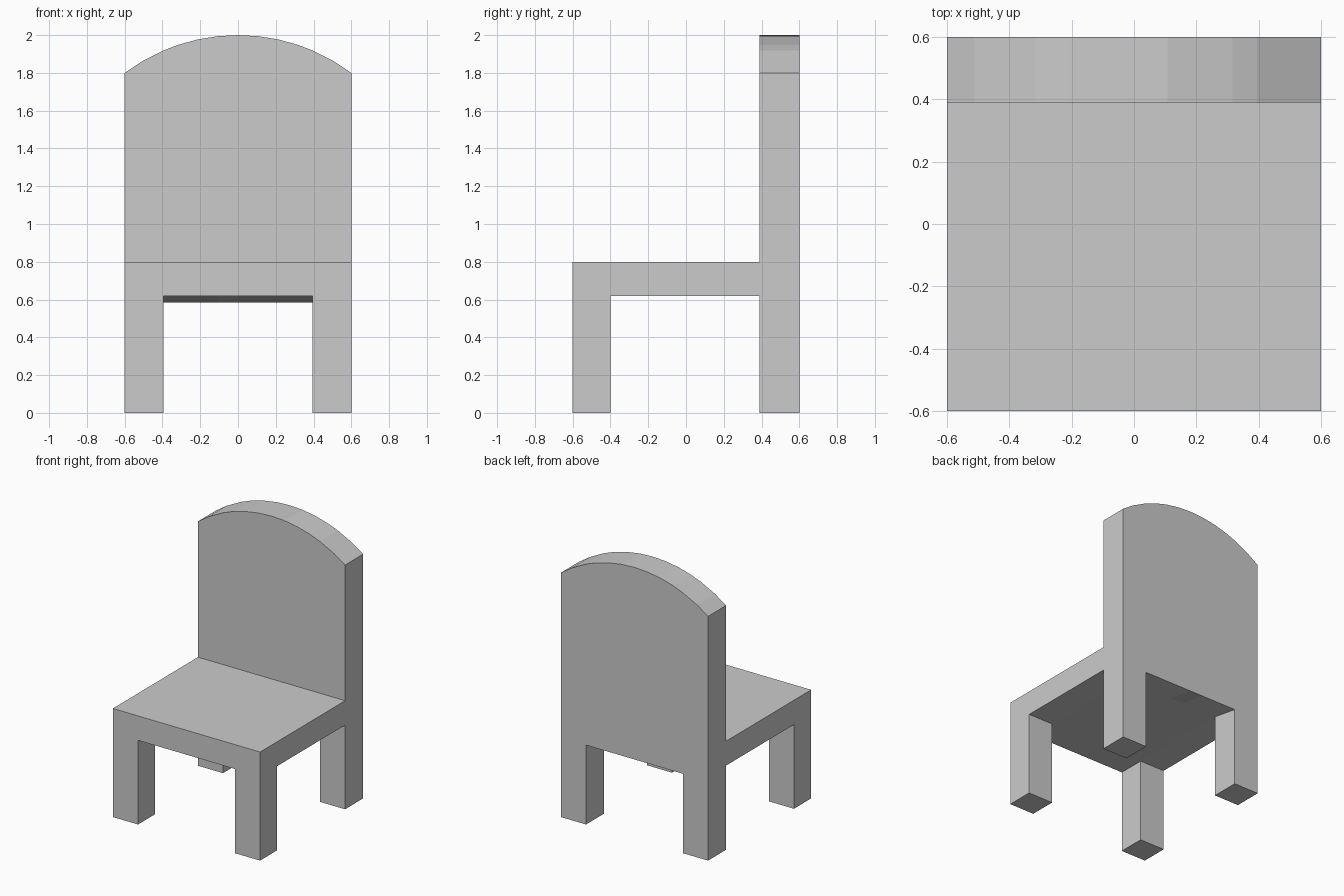
import bpy, bmesh, math

if "Cube" in bpy.data.objects:
    bpy.data.objects.remove(bpy.data.objects["Cube"])

SEAT_LOW, SEAT_TOP, BACK_LOW = 0.62, 0.80, 0.585
LEG, BACK_FRONT, HALF = 0.395, 0.39, 0.595 + 0.005
ARC_R, ARC_Z, SEGS = 1.0, 1.0, 12

bm = bmesh.new()


def extrude(faces, dz):
    """Extrude a face region vertically and drop the covered faces."""
    out = bmesh.ops.extrude_face_region(bm, geom=faces)["geom"]
    verts = [g for g in out if isinstance(g, bmesh.types.BMVert)]
    bmesh.ops.translate(bm, vec=(0, 0, dz), verts=verts)
    old = [f for f in faces if f.is_valid]
    if old:
        bmesh.ops.delete(bm, geom=old, context='FACES')
    return verts


def faces_at(z, test):
    found = []
    for f in bm.faces:
        c = f.calc_center_median()
        if all(abs(v.co.z - z) < 1e-4 for v in f.verts) and test(c.x, c.y):
            found.append(f)
    return found


# Column positions: even steps along the arch, with one pair set to the leg edge
half_angle = math.asin(HALF / ARC_R)
xs = [ARC_R * math.sin(half_angle * (2 * i / SEGS - 1)) for i in range(SEGS + 1)]
xs = [math.copysign(LEG, x) if abs(abs(x) - 0.417) < 0.02 else x for x in xs]
ys = [-HALF, -0.4, BACK_FRONT, HALF]


# Seat slab: top and bottom grids joined by side walls
def layer(z):
    return [[bm.verts.new((x, y, z)) for y in ys] for x in xs]


low, top = layer(SEAT_LOW), layer(SEAT_TOP)
nx, ny = len(xs) - 1, len(ys) - 1
for i in range(nx):
    for j in range(ny):
        for g in (low, top):
            bm.faces.new((g[i][j], g[i + 1][j], g[i + 1][j + 1], g[i][j + 1]))
    for j in (0, ny):
        bm.faces.new((low[i][j], low[i + 1][j], top[i + 1][j], top[i][j]))
for j in range(ny):
    for i in (0, nx):
        bm.faces.new((low[i][j], low[i][j + 1], top[i][j + 1], top[i][j]))
bmesh.ops.recalc_face_normals(bm, faces=bm.faces[:])

# Four legs
extrude(faces_at(SEAT_LOW, lambda x, y: abs(x) > LEG and (y < -0.4 or y > BACK_FRONT)),
        -SEAT_LOW)

# Backrest with arched top
for v in extrude(faces_at(SEAT_TOP, lambda x, y: y > BACK_FRONT), 1.0):
    v.co.z = ARC_Z + math.sqrt(ARC_R ** 2 - v.co.x ** 2)

# Sloped underside below the backrest
for v in bm.verts:
    if v.co.y > 0.59 and abs(v.co.z - SEAT_LOW) < 1e-4 and abs(v.co.x) < LEG + 0.01:
        v.co.z = BACK_LOW

# Merge flat areas into clean faces
bmesh.ops.dissolve_limit(bm, angle_limit=math.radians(1), verts=bm.verts[:], edges=bm.edges[:])
bmesh.ops.recalc_face_normals(bm, faces=bm.faces[:])

mesh = bpy.data.meshes.new("chair")
bm.to_mesh(mesh)
bm.free()
bpy.context.collection.objects.link(bpy.data.objects.new("chair", mesh))
